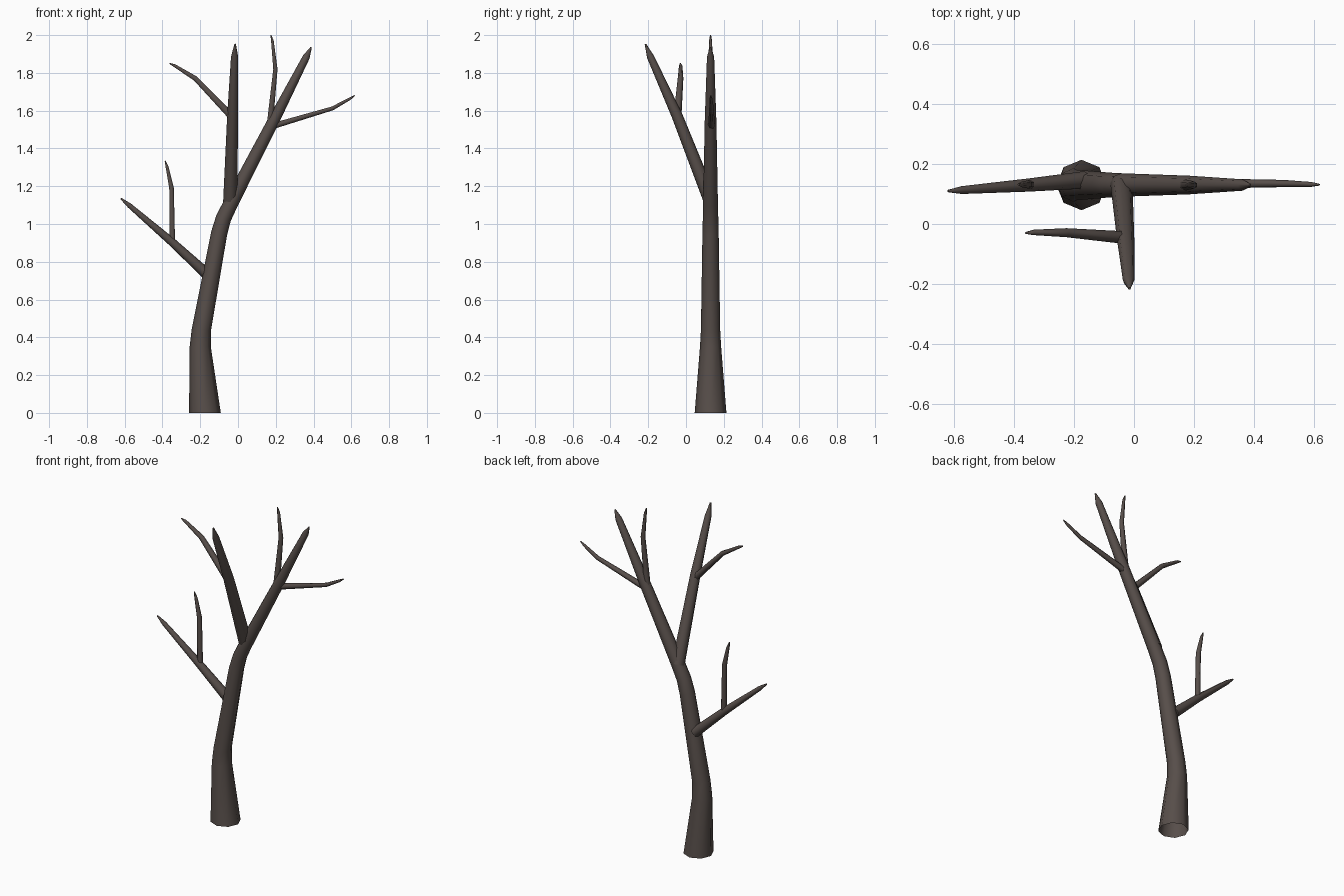
import bpy, bmesh, math
from mathutils import Vector

if "Cube" in bpy.data.objects:
    bpy.data.objects.remove(bpy.data.objects["Cube"])

bark = bpy.data.materials.new("dark brown bark")
bark.diffuse_color = (0.095, 0.076, 0.068, 1)
bark.use_nodes = True
bark.node_tree.nodes["Principled BSDF"].inputs["Base Color"].default_value = bark.diffuse_color


def limb(name, pts, sides=8, open_start=False):
    """Tapered tube through (x, y, z, radius) points; closed, pointed end."""
    bm = bmesh.new()
    pos = [Vector(p[:3]) for p in pts]
    rings = []
    n = len(pts)
    ref = None
    for i, p in enumerate(pos):
        a = (p - pos[i - 1]).normalized() if i else (pos[1] - p).normalized()
        b = (pos[i + 1] - p).normalized() if i < n - 1 else a
        t = (a + b).normalized()
        if open_start and i == 0:
            t = Vector((0, 0, 1))
        if ref is None:
            ref = Vector((0, 1, 0))
            if abs(t.y) > 0.8:
                ref = Vector((1, 0, 0))
        u = (ref - t * ref.dot(t)).normalized()
        ref = u
        v = t.cross(u)
        rings.append([bm.verts.new(p + (u * math.cos(k) + v * math.sin(k)) * pts[i][3])
                      for k in (2 * math.pi * j / sides for j in range(sides))])
    for r0, r1 in zip(rings, rings[1:]):
        for j in range(sides):
            k = (j + 1) % sides
            bm.faces.new((r0[j], r0[k], r1[k], r1[j]))
    bm.faces.new(rings[-1])
    if not open_start:
        bm.faces.new(rings[0][::-1])
    bmesh.ops.recalc_face_normals(bm, faces=bm.faces)
    for f in bm.faces:
        f.smooth = len(f.verts) == 4
    me = bpy.data.meshes.new(name)
    bm.to_mesh(me)
    bm.free()
    me.materials.append(bark)
    ob = bpy.data.objects.new(name, me)
    bpy.context.collection.objects.link(ob)
    return ob


# trunk, bending into the right main limb (open underneath)
limb("trunk", [(-.175, .13, 0, .084), (-.2, .13, .35, .056), (-.194, .13, .44, .051),
               (-.1, .13, .95, .043), (-.077, .13, 1.03, .041), (-.038, .13, 1.11, .039),
               (.185, .13, 1.54, .031), (.362, .13, 1.885, .019), (.387, .13, 1.935, .004)],
     open_start=True)

# limb leaning to the front
limb("front_limb", [(-.042, .135, 1.11, .037), (-.028, -.05, 1.58, .029),
                    (-.018, -.188, 1.885, .019), (-.015, -.215, 1.953, .004)])

# low limb to the left
limb("left_limb", [(-.165, .147, .735, .029), (-.35, .13, .905, .022),
                   (-.575, .113, 1.098, .013), (-.62, .11, 1.135, .004)])

# thin twigs
limb("left_twig", [(-.347, .132, .9, .016), (-.352, .132, 1.19, .014),
                   (-.375, .132, 1.3, .009), (-.386, .132, 1.335, .003)], 6)
limb("front_twig", [(-.035, -.045, 1.57, .021), (-.225, -.029, 1.77, .015),
                    (-.335, -.028, 1.838, .009), (-.362, -.03, 1.85, .003)], 6)
limb("upper_twig", [(.167, .13, 1.51, .019), (.198, .13, 1.82, .013),
                    (.182, .13, 1.97, .008), (.174, .13, 2.0, .003)], 6)
limb("right_twig", [(.19, .135, 1.52, .018), (.5, .135, 1.612, .012),
                    (.592, .132, 1.663, .008), (.618, .131, 1.68, .003)], 6)
